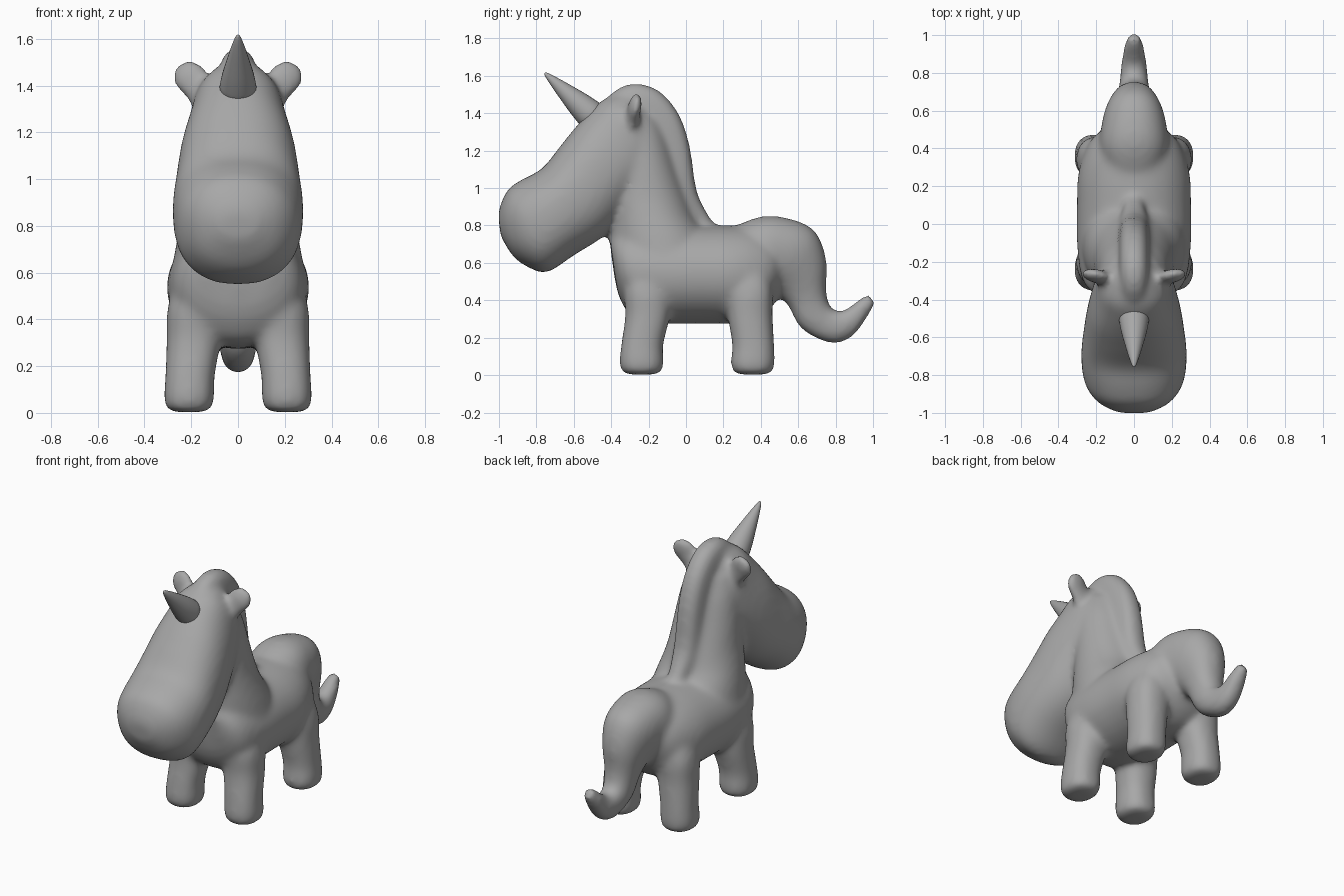
import bpy, bmesh, math
from mathutils import Vector, Matrix

grey = bpy.data.materials.new("mid_grey")
grey.diffuse_color = (0.39, 0.39, 0.39, 1)


def catmull(rows, steps):
    """Smoothly interpolate a list of number rows."""
    out = []
    for i in range(len(rows) - 1):
        p0, p1 = rows[max(i - 1, 0)], rows[i]
        p2, p3 = rows[i + 1], rows[min(i + 2, len(rows) - 1)]
        for s in range(steps):
            t = s / steps
            out.append([0.5 * (2 * b + (c - a) * t + (2 * a - 5 * b + 4 * c - d) * t * t
                               + (3 * b - a - 3 * c + d) * t ** 3)
                        for a, b, c, d in zip(p0, p1, p2, p3)])
    return out + [list(rows[-1])]


def loft(bm, rows, power=2.2, segs=32, steps=4):
    """Row = (y1, z1, y2, z2, half width, centre x): section seen edge-on from the side."""
    rings = []
    for y1, z1, y2, z2, w, cx in catmull(rows, steps):
        c = Vector((cx, (y1 + y2) / 2, (z1 + z2) / 2))
        a = Vector((0, (y1 - y2) / 2, (z1 - z2) / 2))
        ring = []
        for k in range(segs):
            t = 2 * math.pi * k / segs
            u = math.copysign(abs(math.cos(t)) ** (2 / power), math.cos(t))
            v = math.copysign(abs(math.sin(t)) ** (2 / power), math.sin(t))
            ring.append(bm.verts.new(c + a * u + Vector((w * v, 0, 0))))
        rings.append(ring)
    faces = [bm.faces.new(rings[0]), bm.faces.new(rings[-1][::-1])]
    for r, s in zip(rings, rings[1:]):
        for k in range(segs):
            j = (k + 1) % segs
            faces.append(bm.faces.new((r[j], r[k], s[k], s[j])))
    bmesh.ops.recalc_face_normals(bm, faces=faces)


def centred(rows):
    return [(*r, 0.0) for r in rows]


def make_object(bm, name):
    me = bpy.data.meshes.new(name)
    bm.to_mesh(me)
    bm.free()
    for p in me.polygons:
        p.use_smooth = True
    me.materials.append(grey)
    ob = bpy.data.objects.new(name, me)
    bpy.context.collection.objects.link(ob)
    return ob


bm = bmesh.new()

# Head, muzzle to crown
loft(bm, centred([
    (-1.005, 0.86, -0.99, 0.74, 0.08), (-0.985, 0.93, -0.92, 0.63, 0.17),
    (-0.945, 1.00, -0.83, 0.57, 0.235), (-0.87, 1.05, -0.74, 0.55, 0.27),
    (-0.77, 1.105, -0.60, 0.64, 0.28), (-0.68, 1.215, -0.43, 0.75, 0.265),
    (-0.60, 1.315, -0.30, 0.90, 0.245), (-0.52, 1.405, -0.17, 1.06, 0.21),
    (-0.44, 1.475, -0.14, 1.22, 0.175), (-0.34, 1.51, -0.17, 1.37, 0.10)]), 2.3)

# Torso, chest to rump
loft(bm, centred([
    (-0.41, 0.74, -0.37, 0.46, 0.15), (-0.37, 0.78, -0.34, 0.38, 0.23),
    (-0.28, 0.80, -0.27, 0.30, 0.28), (-0.10, 0.80, -0.10, 0.275, 0.303),
    (0.10, 0.80, 0.10, 0.275, 0.303), (0.24, 0.80, 0.26, 0.275, 0.298),
    (0.36, 0.79, 0.37, 0.29, 0.268), (0.47, 0.74, 0.45, 0.35, 0.215),
    (0.55, 0.66, 0.50, 0.43, 0.12)]), 2.05)

# Neck, flaring into the shoulders
loft(bm, centred([
    (-0.38, 0.50, 0.20, 0.50, 0.295), (-0.40, 0.64, 0.18, 0.62, 0.28),
    (-0.41, 0.76, 0.12, 0.74, 0.26), (-0.41, 0.88, 0.05, 0.84, 0.235),
    (-0.42, 0.98, 0.01, 0.94, 0.215), (-0.42, 1.12, -0.04, 1.08, 0.20),
    (-0.42, 1.30, -0.09, 1.24, 0.175), (-0.38, 1.42, -0.14, 1.36, 0.13)]), 2.1)

# Mane ridge, forehead to back
loft(bm, centred([
    (-0.44, 1.46, -0.40, 1.34, 0.05), (-0.37, 1.53, -0.32, 1.33, 0.07),
    (-0.27, 1.56, -0.25, 1.30, 0.08), (-0.15, 1.525, -0.22, 1.25, 0.08),
    (-0.045, 1.41, -0.20, 1.18, 0.08), (0.018, 1.24, -0.18, 1.08, 0.08),
    (0.055, 1.00, -0.13, 0.92, 0.08), (0.10, 0.89, -0.06, 0.77, 0.07),
    (0.16, 0.80, 0.06, 0.70, 0.05)]), 2.5)

# Tail, from the top of the rump to the upturned tip
loft(bm, centred([
    (0.20, 0.77, 0.28, 0.60, 0.12), (0.40, 0.848, 0.38, 0.50, 0.18),
    (0.56, 0.835, 0.45, 0.46, 0.175), (0.69, 0.77, 0.48, 0.44, 0.155),
    (0.75, 0.62, 0.51, 0.41, 0.125), (0.75, 0.46, 0.55, 0.365, 0.10),
    (0.765, 0.38, 0.605, 0.26, 0.087), (0.80, 0.345, 0.70, 0.195, 0.077),
    (0.84, 0.345, 0.80, 0.17, 0.07), (0.88, 0.37, 0.89, 0.205, 0.062),
    (0.93, 0.41, 0.96, 0.295, 0.052), (0.98, 0.437, 1.012, 0.38, 0.034)]))

for side in (-1, 1):
    # Legs: front pair then back pair, feet splayed slightly
    for y, top, lean in ((-0.237, -0.205, 0.12), (0.357, 0.343, 0.12)):
        loft(bm, [
            (y - 0.075, 0.003, y + 0.075, 0.003, 0.065, side * 0.21),
            (y - 0.108, 0.022, y + 0.108, 0.022, 0.098, side * 0.21),
            (y - 0.118, 0.07, y + 0.118, 0.07, 0.108, side * 0.209),
            (y - 0.11, 0.16, y + 0.115, 0.16, 0.106, side * 0.205),
            (top - lean, 0.32, top + lean, 0.32, 0.117, side * 0.188),
            (top - 0.125, 0.46, top + 0.12, 0.46, 0.12, side * 0.18),
            (top - 0.08, 0.60, top + 0.08, 0.60, 0.08, side * 0.165)], 2.3)
    # Ears: flat paddle with a blunt tip, plus its stem
    for cx, cy, cz, size in ((0.203, -0.275, 1.432, (0.077, 0.036, 0.083)),
                             (0.165, -0.285, 1.375, (0.065, 0.038, 0.10))):
        m = (Matrix.Translation((side * cx, cy, cz))
             @ Matrix.Rotation(side * math.radians(42), 4, 'Y')
             @ Matrix.Rotation(math.radians(-14), 4, 'X')
             @ Matrix.Diagonal((*size, 1)))
        bmesh.ops.create_uvsphere(bm, u_segments=24, v_segments=16, radius=1, matrix=m)

# Fuse everything into one soft skin
body = make_object(bm, "body")
rm = body.modifiers.new("fuse", 'REMESH')
rm.mode = 'VOXEL'
rm.voxel_size = 0.016
rm.use_smooth_shade = True
sm = body.modifiers.new("soften", 'SMOOTH')
sm.factor = 0.5
sm.iterations = 18

# Horn, a slightly bulging cone leaning forward
bm = bmesh.new()
base, tip = Vector((0, -0.505, 1.388)), Vector((0, -0.755, 1.615))
axis = tip - base
nrm = Vector((0, axis.z, -axis.y)).normalized()
rows = []
for t, r in ((-0.03, 0.074), (0.0, 0.08), (0.25, 0.068), (0.5, 0.05),
             (0.75, 0.031), (0.95, 0.013), (1.0, 0.004)):
    c = base + axis * t
    p, q = c + nrm * r, c - nrm * r
    rows.append((p.y, p.z, q.y, q.z, r, 0.0))
loft(bm, rows, 2.0, 24, 2)
make_object(bm, "horn")
